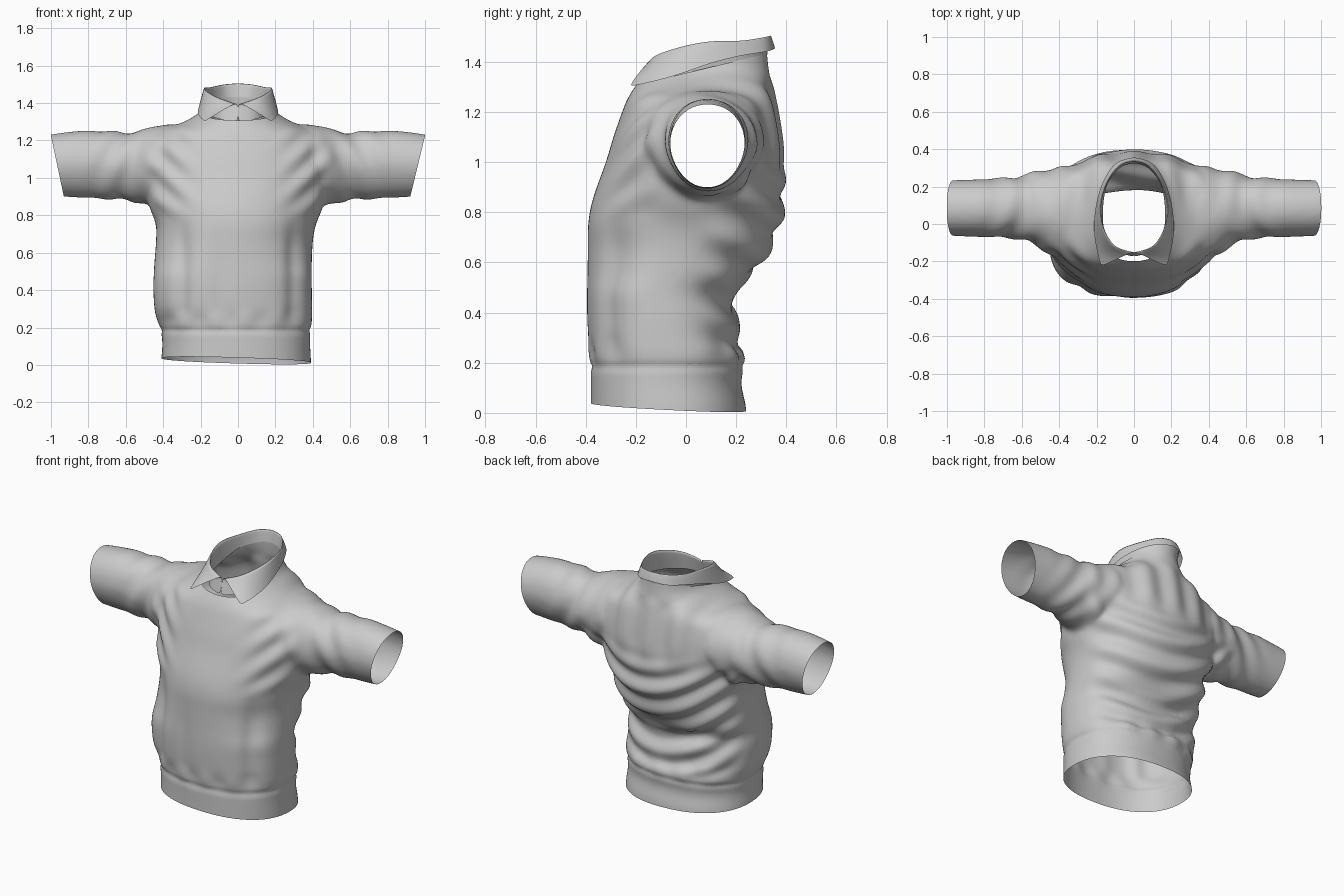
import bpy, bmesh, math
from mathutils import Vector

if "Cube" in bpy.data.objects:
    bpy.data.objects.remove(bpy.data.objects["Cube"])


def new_object(name, verts, faces):
    mesh = bpy.data.meshes.new(name)
    mesh.from_pydata(verts, [], faces)
    ob = bpy.data.objects.new(name, mesh)
    bpy.context.collection.objects.link(ob)
    return ob


def catmull(keys, steps):
    """Smoothly resample a list of number tuples."""
    out = []
    for i in range(len(keys) - 1):
        p = [keys[max(0, min(len(keys) - 1, i + k))] for k in (-1, 0, 1, 2)]
        for s in range(steps):
            t = s / steps
            out.append([0.5 * (2 * b + (c - a) * t + (2 * a - 5 * b + 4 * c - d) * t * t
                               + (3 * b - a - 3 * c + d) * t ** 3) for a, b, c, d in zip(*p)])
    out.append(list(keys[-1]))
    return out


def closed_loft(name, rings):
    """Skin equal-length rings and cap both ends."""
    n = len(rings[0])
    verts = [p for r in rings for p in r]
    faces = [(i * n + j, i * n + (j + 1) % n, (i + 1) * n + (j + 1) % n, (i + 1) * n + j)
             for i in range(len(rings) - 1) for j in range(n)]
    faces += [tuple(range(n))[::-1], tuple(range(len(verts) - n, len(verts)))]
    ob = new_object(name, verts, faces)
    bm = bmesh.new()
    bm.from_mesh(ob.data)
    bmesh.ops.recalc_face_normals(bm, faces=bm.faces)
    bm.to_mesh(ob.data)
    bm.free()
    return ob


def superellipse(a, n):
    c, s = math.cos(a), math.sin(a)
    return (math.copysign(abs(c) ** (2 / n), c), math.copysign(abs(s) ** (2 / n), s))


ANGLES = [2 * math.pi * i / 64 for i in range(64)]

# Torso: z, centre x, half width, front y, back y, squareness
torso_keys = [
    (-.08, -.01, .40, -.38, .24, 2.3), (.02, -.01, .40, -.38, .24, 2.3),
    (.12, -.01, .395, -.38, .22, 2.3), (.21, -.015, .405, -.382, .235, 2.3),
    (.30, -.025, .42, -.39, .205, 2.4), (.40, -.03, .425, -.395, .20, 2.4),
    (.48, -.028, .422, -.395, .185, 2.4), (.56, -.025, .42, -.393, .27, 2.3),
    (.66, -.02, .42, -.392, .335, 2.2), (.76, -.01, .43, -.39, .375, 2.2),
    (.86, -.01, .47, -.37, .39, 2.1), (1.0, 0, .51, -.32, .388, 2.1),
    (1.1, 0, .52, -.29, .378, 2.1), (1.2, 0, .48, -.255, .362, 2.1),
    (1.25, 0, .42, -.235, .352, 2.1), (1.3, 0, .29, -.205, .342, 2.1),
    (1.36, 0, .195, -.165, .332, 2.1), (1.42, 0, .165, -.15, .325, 2.1),
    (1.5, 0, .15, -.14, .32, 2.1)]
rings = []
for z, cx, hw, yf, yb, n in catmull(torso_keys, 3):
    pts = [superellipse(a, n) for a in ANGLES]
    rings.append([(cx + hw * u, (yf + yb) / 2 + (yb - yf) / 2 * v, z) for u, v in pts])
shirt = closed_loft("shirt_body", rings)

# Sleeves: x, front y, back y, bottom z, top z
sleeve_keys = [(.15, -.10, .27, .95, 1.27), (.32, -.17, .30, .88, 1.285),
               (.45, -.16, .30, .85, 1.275), (.55, -.10, .27, .872, 1.245),
               (.65, -.075, .25, .885, 1.245), (.8, -.07, .24, .893, 1.253),
               (.95, -.065, .235, .90, 1.24), (1.08, -.055, .235, .905, 1.215)]
helpers = []
for side in (-1, 1):
    rings = []
    for x, yf, yb, zb, zt in catmull(sleeve_keys, 3):
        ring = []
        for a in ANGLES:
            u, v = superellipse(a, 2.1)
            taper = 1 + .12 * v
            ring.append((side * x, (yf + yb) / 2 + (yb - yf) / 2 * u * min(1, taper),
                         (zb + zt) / 2 + (zt - zb) / 2 * v))
        rings.append(ring)
    helpers.append(closed_loft("sleeve_helper", rings))
for h in helpers:
    mod = shirt.modifiers.new("join", "BOOLEAN")
    mod.operation, mod.solver, mod.object = "UNION", "EXACT", h

# Blend the parts into one skin
mod = shirt.modifiers.new("skin", "REMESH")
mod.mode, mod.voxel_size = "VOXEL", .014
mod = shirt.modifiers.new("soften", "SMOOTH")
mod.factor, mod.iterations = .5, 8
bpy.context.view_layer.update()
blended = bpy.data.meshes.new_from_object(shirt.evaluated_get(bpy.context.evaluated_depsgraph_get()))
shirt.modifiers.clear()
shirt.data = blended
for h in helpers:
    bpy.data.objects.remove(h)


def ramp(v, a, b):
    t = max(0, min(1, (v - a) / (b - a)))
    return t * t * (3 - 2 * t)


def bump(v, centre, width):
    return math.exp(-((v - centre) / width) ** 2)


def folds(p):
    """Cloth wrinkle height at a point."""
    x, y, z = p
    ax = abs(x)
    trunk = 1 - ramp(ax, .48, .6)
    back, front = ramp(y, .02, .2) * trunk, ramp(-y, .05, .2) * trunk
    low = ramp(z, .2, .3)
    # swags across the back
    d = .014 * back * low * (1 - ramp(z, .85, 1.05)) * math.sin(42 * (z - .9 * x * x + .15 * x))
    # vertical folds below the back collar
    d += .009 * back * ramp(z, .9, 1.1) * (1 - ramp(z, 1.28, 1.36)) * math.cos(34 * x)
    # front side hollows and gathers above the hem band
    d -= .018 * front * low * (1 - ramp(z, .6, .85)) * bump(ax, .30, .045)
    d -= .008 * front * low * (1 - ramp(z, .4, .8)) * bump(x, -.1, .05)
    d += .005 * bump(z, .24, .05) * math.sin(38 * x) - .007 * bump(z, .185, .015)
    # drags from the armpits to the chest and on the sleeves
    d += .009 * front * bump(ax, .38, .12) * ramp(z, .75, .9) * math.sin(38 * (z - .8 * ax))
    d += .007 * bump(ax, .62, .14) * math.sin(36 * (ax + .6 * z + .3 * y))
    return d


# Wrinkle, then cut open at the hem, cuffs and neck
bm = bmesh.new()
bm.from_mesh(shirt.data)
bm.normal_update()
moves = [(v, v.normal * folds(v.co)) for v in bm.verts]
for v, m in moves:
    v.co += m
cuts = [((-.01, 0, .02), (-.03, -.05, -1)),
        ((1, 0, 1.225), (.33, 0, -.08)), ((-1, 0, 1.225), (-.33, 0, -.07)),
        ((0, -.19, 1.31), (0, -.125, .52))]
for co, no in cuts:
    bmesh.ops.bisect_plane(bm, geom=bm.verts[:] + bm.edges[:] + bm.faces[:], dist=1e-5,
                           plane_co=Vector(co), plane_no=Vector(no), clear_outer=True)
bm.to_mesh(shirt.data)
bm.free()
shirt.data.shade_smooth()

# Collar: half-profiles from front to back, mirrored round the neck
stand = [(.0, -.175, 1.30), (.10, -.14, 1.315), (.16, -.03, 1.34), (.165, .1, 1.37),
         (.14, .22, 1.405), (.07, .305, 1.425), (0, .325, 1.43)]
fold = [(.0, -.145, 1.405), (.10, -.115, 1.44), (.165, -.01, 1.475), (.178, .1, 1.492),
        (.145, .22, 1.49), (.075, .315, 1.505), (0, .337, 1.51)]
edge = [(.175, -.228, 1.302), (.198, -.14, 1.32), (.214, -.03, 1.35), (.203, .1, 1.395),
        (.168, .22, 1.425), (.10, .325, 1.442), (0, .357, 1.455)]


def full(half):
    half = [Vector(p) for p in catmull(half, 3)]
    return half + [Vector((-p.x, p.y, p.z)) for p in half[-2::-1]]


s, f, e = full(stand), full(fold), full(edge)
rows = [s, [a.lerp(b, .55) for a, b in zip(s, f)], f,
        [a.lerp(b, .2) + Vector((0, 0, .004)) for a, b in zip(f, e)],
        [a.lerp(b, .6) + Vector((0, 0, .005)) for a, b in zip(f, e)], e]
n = len(s)
collar = new_object("collar", [p for r in rows for p in r],
                    [(i * n + j, i * n + j + 1, (i + 1) * n + j + 1, (i + 1) * n + j)
                     for i in range(len(rows) - 1) for j in range(n - 1)])
collar.modifiers.new("soften", "SUBSURF").levels = 1
collar.data.shade_smooth()
